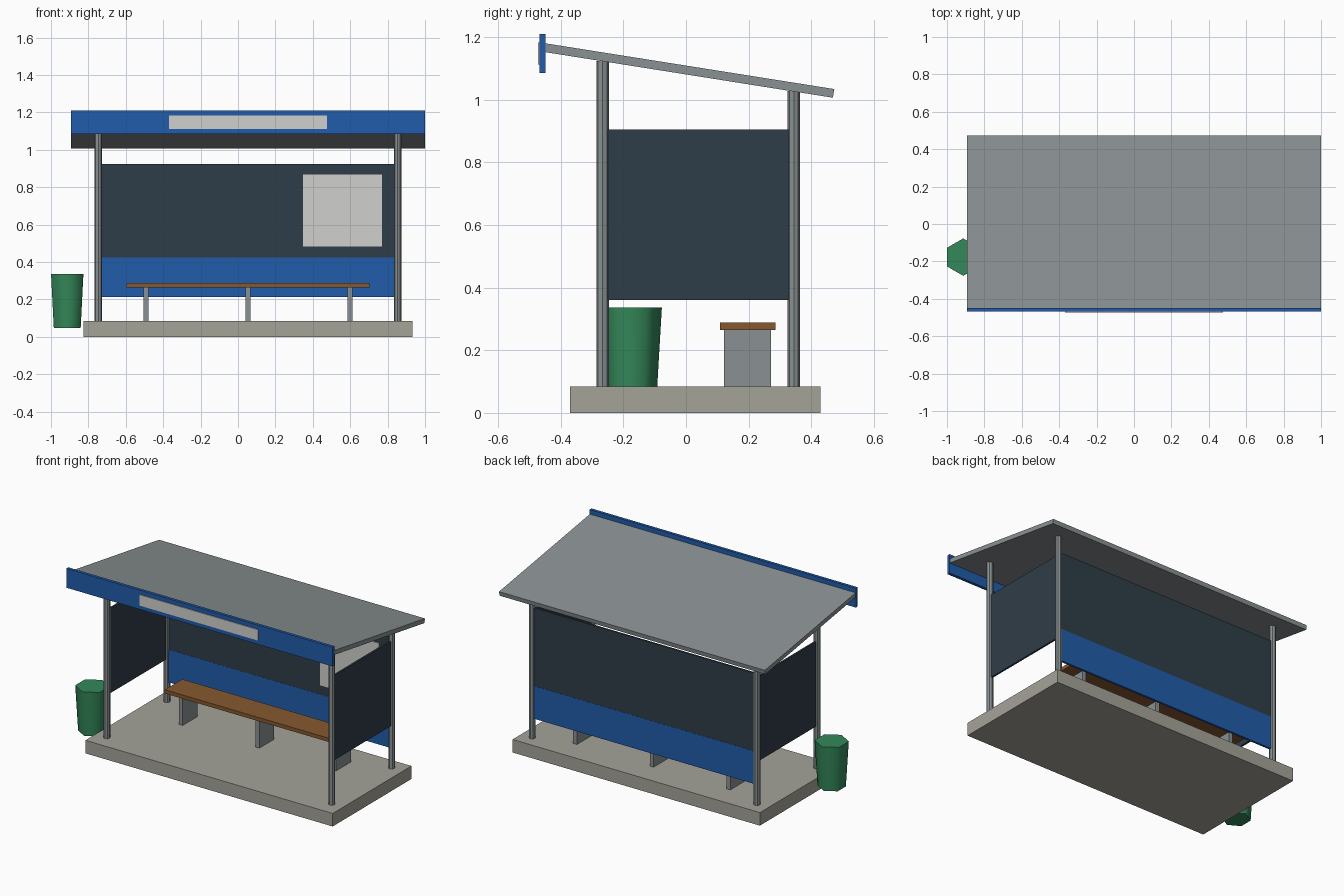
import bpy, math

if "Cube" in bpy.data.objects:
    bpy.data.objects.remove(bpy.data.objects["Cube"])

CX = 0.053  # centre line of the shelter


def srgb(h):
    c = [int(h[i:i + 2], 16) / 255 for i in (0, 2, 4)]
    return [v / 12.92 if v <= 0.04045 else ((v + 0.055) / 1.055) ** 2.4 for v in c] + [1]


def material(name, h):
    m = bpy.data.materials.new(name)
    m.diffuse_color = srgb(h)
    m.use_nodes = True
    m.node_tree.nodes["Principled BSDF"].inputs["Base Color"].default_value = m.diffuse_color
    return m


CONCRETE = material("concrete", "a5a399")
METAL = material("grey metal", "8a9193")
GLASS = material("dark glass", "2f3d48")
BLUE = material("blue paint", "215cab")
PAPER = material("pale paper", "d0d0cd")
WOOD = material("brown wood", "85582f")
GREEN = material("green plastic", "34895a")


def make(name, verts, faces, mat):
    me = bpy.data.meshes.new(name)
    me.from_pydata(verts, [], faces)
    me.materials.append(mat)
    ob = bpy.data.objects.new(name, me)
    bpy.context.collection.objects.link(ob)
    return ob


def box(name, x, y, z, mat):
    """Box from (min, max) ranges, origin at its centre."""
    c = [(r[0] + r[1]) / 2 for r in (x, y, z)]
    h = [(r[1] - r[0]) / 2 for r in (x, y, z)]
    v = [(i * h[0], j * h[1], k * h[2]) for i in (-1, 1) for j in (-1, 1) for k in (-1, 1)]
    f = [(0, 1, 3, 2), (4, 6, 7, 5), (0, 4, 5, 1), (2, 3, 7, 6), (0, 2, 6, 4), (1, 5, 7, 3)]
    ob = make(name, v, f, mat)
    ob.location = c
    return ob


def prism(name, x, y, z0, z1, r0, r1, n, mat, smooth=False):
    """Upright n-sided prism or taper with a corner towards +y."""
    v = [(x + r * math.sin(-2 * math.pi * i / n), y + r * math.cos(2 * math.pi * i / n), z)
         for z, r in ((z0, r0), (z1, r1)) for i in range(n)]
    sides = [(i, (i + 1) % n, n + (i + 1) % n, n + i) for i in range(n)]
    ob = make(name, v, sides + [tuple(range(n))[::-1], tuple(range(n, 2 * n))], mat)
    for p in ob.data.polygons:
        p.use_smooth = smooth and p.index < n
    return ob


# base slab
box("base_slab", (CX - 0.88, CX + 0.88), (-0.37, 0.43), (0, 0.084), CONCRETE)

# posts and side panels
for side, s in (("left", -1), ("right", 1)):
    x = CX + 0.8 * s
    prism("front_post_" + side, x, -0.266, 0.08, 1.124, 0.02, 0.02, 8, METAL)
    prism("rear_post_" + side, x, 0.344, 0.08, 1.028, 0.02, 0.02, 8, METAL)
    box("side_panel_" + side, (x - 0.006, x + 0.006), (-0.25, 0.328), (0.36, 0.905), GLASS)

# back wall: glass above, blue band below, poster inside
box("back_panel", (CX - 0.785, CX + 0.785), (0.338, 0.35), (0.422, 0.925), GLASS)
box("back_band", (CX - 0.785, CX + 0.785), (0.337, 0.351), (0.213, 0.423), BLUE)
box("poster", (0.348, 0.77), (0.331, 0.338), (0.482, 0.867), PAPER)

# sloped roof, front fascia and blank sign strip
roof = box("roof", (CX - 0.946, CX + 0.946), (-0.457, 0.477), (1.079, 1.107), METAL)
roof.rotation_euler.x = math.radians(-9)
box("fascia", (CX - 0.947, CX + 0.947), (-0.468, -0.449), (1.085, 1.209), BLUE)
box("sign_strip", (-0.369, 0.475), (-0.473, -0.467), (1.112, 1.182), PAPER)

# bench
box("bench_seat", (CX - 0.65, CX + 0.65), (0.108, 0.286), (0.264, 0.288), WOOD)
for i in (-1, 0, 1):
    x = CX + 0.546 * i
    box("bench_leg_%d" % (i + 2), (x - 0.0135, x + 0.0135), (0.122, 0.272), (0.082, 0.266), METAL)

# litter bin, six-sided with smooth sides
prism("litter_bin", -0.913, -0.177, 0.047, 0.337, 0.083, 0.1, 6, GREEN, smooth=True)
